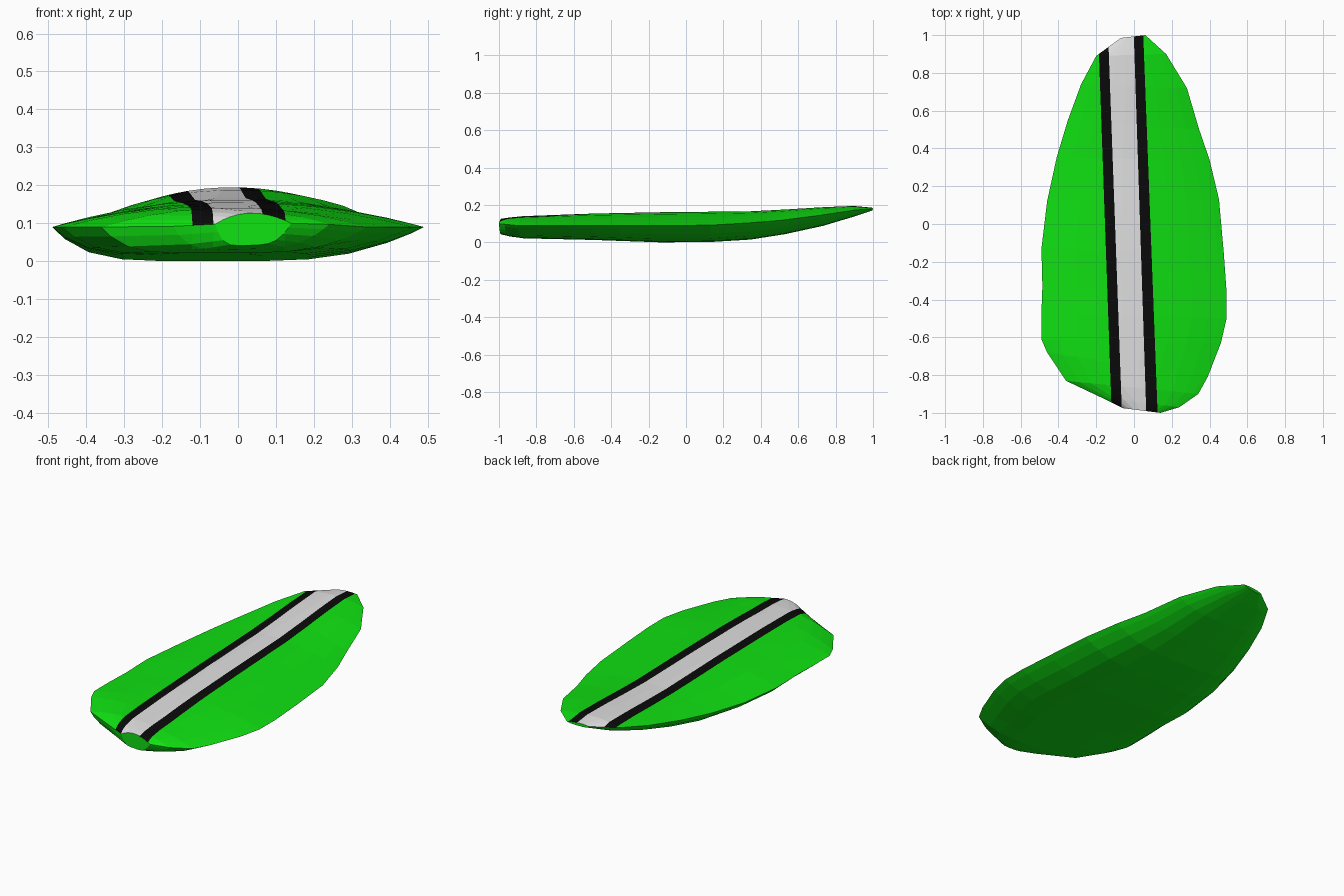
import bpy, bmesh
from mathutils import Vector

if "Cube" in bpy.data.objects:
    bpy.data.objects.remove(bpy.data.objects["Cube"])


def material(name, rgb):
    m = bpy.data.materials.new(name)
    m.diffuse_color = (*rgb, 1)
    m.use_nodes = True
    m.node_tree.nodes["Principled BSDF"].inputs["Base Color"].default_value = m.diffuse_color
    return m


def lerp(table, y):
    """Piecewise linear lookup in a list of (y, value)."""
    if y <= table[0][0]:
        return table[0][1]
    for (a, va), (b, vb) in zip(table, table[1:]):
        if y <= b:
            return va + (vb - va) * (y - a) / (b - a)
    return table[-1][1]


# Outline as pairs of left and right edge points (x, y), tail to nose
OUTLINE = [
    ((-.06, -.975), (.14, -1.0)), ((-.17, -.92), (.24, -.97)),
    ((-.36, -.83), (.34, -.90)), ((-.46, -.68), (.39, -.81)),
    ((-.49, -.61), (.46, -.63)), ((-.49, -.47), (.49, -.50)),
    ((-.485, -.33), (.49, -.36)), ((-.49, -.13), (.475, -.15)),
    ((-.46, .12), (.45, .13)), ((-.41, .35), (.40, .34)),
    ((-.35, .55), (.345, .50)), ((-.28, .74), (.28, .72)),
    ((-.20, .89), (.17, .90)), ((-.07, .985), (.06, 1.0)),
]
# Heights along the length: deck centre, rail edge and hull centre
DECK = [(-1, .125), (-.9, .14), (-.5, .155), (0, .165), (.3, .165),
        (.6, .18), (.8, .193), (.9, .195), (1, .185)]
RAIL = [(-1, .10), (-.9, .09), (.1, .09), (.35, .105), (.5, .117),
        (.72, .145), (.9, .172), (1, .18)]
HULL = [(-1, .045), (-.9, .022), (-.5, .013), (-.14, 0), (.1, 0),
        (.35, .015), (.6, .055), (.8, .105), (.92, .145), (1, .172)]
ACROSS = [-1, -.93, -.8, -.62, -.4, -.14, .14, .4, .62, .8, .93, 1]

# Loft deck and hull, sharing the rail vertices
bm = bmesh.new()
deck, hull = [], []
for left, right in OUTLINE:
    top, bottom = [], []
    for t in ACROSS:
        f = (t + 1) / 2
        x = left[0] + (right[0] - left[0]) * f
        y = left[1] + (right[1] - left[1]) * f
        rail = lerp(RAIL, y)
        dome = 1 - abs(t) ** 2
        belly = 1 - abs(t) ** (6 if t < 0 else 3.2)
        v = bm.verts.new((x, y, rail + (lerp(DECK, y) - rail) * dome))
        top.append(v)
        bottom.append(v if abs(t) == 1 else
                      bm.verts.new((x, y, rail + (lerp(HULL, y) - rail) * belly)))
    deck.append(top)
    hull.append(bottom)


def strip(a, b):
    for i in range(len(a) - 1):
        ring = list(dict.fromkeys((a[i], a[i + 1], b[i + 1], b[i])))
        bm.faces.new(ring)


for rows in (deck, hull):
    for a, b in zip(rows, rows[1:]):
        strip(a, b)
strip(deck[0], hull[0])      # tail end
strip(deck[-1], hull[-1])    # nose end
bmesh.ops.recalc_face_normals(bm, faces=bm.faces)

# Slanted stripe edges, x = a + b*y, cut into the deck
EDGES = [(-.1537, -.0355), (-.1004, -.0365), (.032, -.033), (.087, -.038)]
for a, b in EDGES:
    bmesh.ops.bisect_plane(bm, geom=bm.verts[:] + bm.edges[:] + bm.faces[:],
                           plane_co=Vector((a, 0, 0)),
                           plane_no=Vector((1, -b, 0)).normalized(), dist=1e-5)

# Upward faces between the edges become black, white, black
bm.normal_update()
for f in bm.faces:
    f.smooth = False
    c = f.calc_center_median()
    band = sum(c.x > a + b * c.y for a, b in EDGES)
    if f.normal.z > .25:
        f.material_index = (0, 1, 2, 1, 0)[band]

mesh = bpy.data.meshes.new("board")
bm.to_mesh(mesh)
bm.free()
for m in (material("bright green", (.005, .75, .006)),
          material("stripe black", (.003, .003, .003)),
          material("stripe white", (.75, .75, .75))):
    mesh.materials.append(m)
board = bpy.data.objects.new("board", mesh)
bpy.context.collection.objects.link(board)
